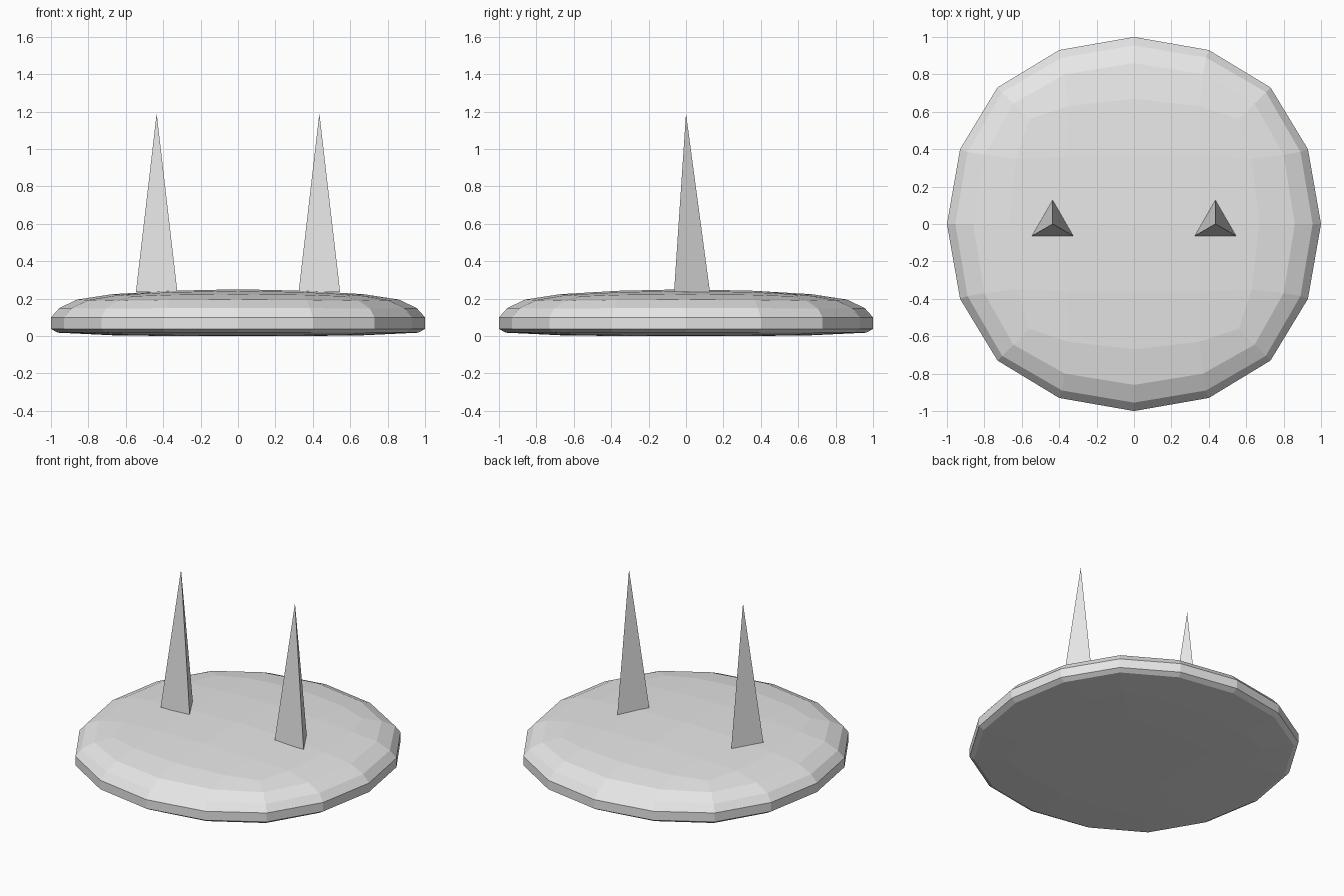
import bpy
import bmesh
from math import atan2, pi
from mathutils import Matrix

cube = bpy.data.objects.get("Cube")
if cube:
    bpy.data.objects.remove(cube, do_unlink=True)

grey = bpy.data.materials.new("light grey")
grey.use_nodes = True
grey.diffuse_color = (0.8, 0.8, 0.8, 1)
grey.node_tree.nodes["Principled BSDF"].inputs["Base Color"].default_value = (0.8, 0.8, 0.8, 1)


def finish(bm, name):
    bmesh.ops.recalc_face_normals(bm, faces=bm.faces)
    mesh = bpy.data.meshes.new(name)
    bm.to_mesh(mesh)
    bm.free()
    mesh.materials.append(grey)
    obj = bpy.data.objects.new(name, mesh)
    bpy.context.collection.objects.link(obj)
    return obj


def add_ring(bm, axis, mid_x, mid_y, corner, z, corner_z):
    """Sixteen points: one quarter, turned four times."""
    mid_z = (z * 2 + corner_z) / 3
    quarter = [(axis, 0, z), (mid_x, mid_y, mid_z),
               (corner, corner, corner_z), (mid_y, mid_x, mid_z)]
    verts = []
    for turn in range(4):
        for x, y, h in quarter:
            for _ in range(turn):
                x, y = -y, x
            verts.append(bm.verts.new((x, y, h)))
    return verts


# Rounded low-poly base disc: rings from the top patch down to the underside
PROFILE = [
    (0.67, 0.63, 0.35, 0.56, 0.224, 0.213),
    (0.86, 0.80, 0.37, 0.645, 0.195, 0.188),
    (0.955, 0.89, 0.385, 0.705, 0.150, 0.147),
    (1.0, 0.93, 0.40, 0.73, 0.10, 0.10),
    (1.0, 0.93, 0.40, 0.73, 0.038, 0.038),
    (0.965, 0.90, 0.39, 0.71, 0.018, 0.018),
    (0.67, 0.63, 0.35, 0.56, 0.004, 0.005),
    (0.36, 0.35, 0.18, 0.34, 0.0, 0.0),
]
bm = bmesh.new()
rings = [add_ring(bm, *row) for row in PROFILE]
for upper, lower in zip(rings, rings[1:]):
    for k in range(16):
        n = (k + 1) % 16
        bm.faces.new((upper[k], lower[k], lower[n], upper[n]))
bm.faces.new(rings[-1])

# Four by four quad patch closing the top
cells = range(-2, 3)
border = [(i, j) for i in cells for j in cells if max(abs(i), abs(j)) == 2]
border.sort(key=lambda p: atan2(p[1], p[0]) % (2 * pi))
patch = dict(zip(border, rings[0]))
for i in (-1, 0, 1):
    for j in (-1, 0, 1):
        height = 0.25 - 0.008 * (i * i + j * j)
        patch[i, j] = bm.verts.new((0.36 * i, 0.36 * j, height))
for i in range(-2, 2):
    for j in range(-2, 2):
        bm.faces.new((patch[i, j], patch[i + 1, j],
                      patch[i + 1, j + 1], patch[i, j + 1]))
finish(bm, "base_disc")

# Two tall three-sided spikes, each with a flat side to the front
BOTTOM, TIP = 0.235, 1.19
for side, name in ((1, "left_spike"), (-1, "right_spike")):
    bm = bmesh.new()
    bmesh.ops.create_cone(bm, cap_ends=True, segments=3, radius1=0.128,
                          radius2=0, depth=TIP - BOTTOM,
                          matrix=Matrix.Translation((0, 0, (TIP + BOTTOM) / 2)))
    bmesh.ops.remove_doubles(bm, verts=bm.verts, dist=0.0001)
    # Turn one corner to the back
    corner = max((v for v in bm.verts if v.co.z < 0.5), key=lambda v: v.co.y)
    turn = pi / 2 - atan2(corner.co.y, corner.co.x)
    bmesh.ops.transform(bm, verts=bm.verts, matrix=Matrix.Rotation(turn, 4, "Z"))
    finish(bm, name).location.x = 0.435 * side
